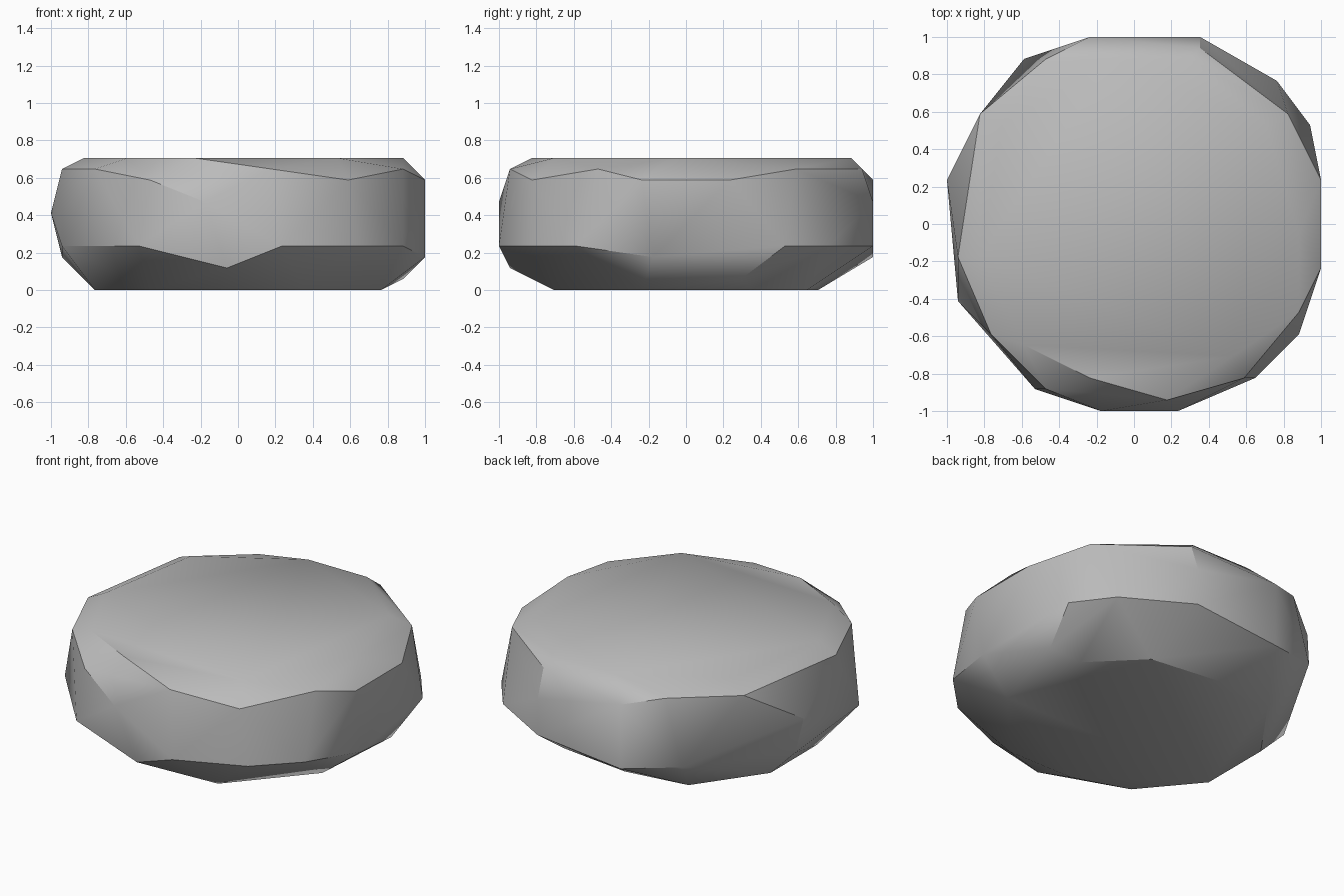
import bpy
import bmesh
import math

# Remove the default cube
default_cube = bpy.data.objects.get("Cube")
if default_cube:
    bpy.data.objects.remove(default_cube, do_unlink=True)

# The stone is faceted on a regular grid of this spacing
GRID_STEP = 1 / 17
TOP_LEVEL = 12


def make_material(name, colour):
    material = bpy.data.materials.new(name)
    material.use_nodes = True
    material.diffuse_color = colour
    shader = material.node_tree.nodes["Principled BSDF"]
    shader.inputs["Base Color"].default_value = colour
    shader.inputs["Roughness"].default_value = 0.9
    return material


def flat_ring(outline, level):
    """Give every point of a flat outline the same height."""
    return [(x, y, level) for x, y in outline]


def make_hull(name, points, material):
    """Wrap a tight faceted skin around the points."""
    mesh = bpy.data.meshes.new(name)
    builder = bmesh.new()
    for point in points:
        builder.verts.new([value * GRID_STEP for value in point])
    hull = bmesh.ops.convex_hull(builder, input=builder.verts[:])
    unused = {item for item in hull["geom_interior"] + hull["geom_unused"]
              if isinstance(item, bmesh.types.BMVert)}
    bmesh.ops.delete(builder, geom=list(unused), context="VERTS")
    # Merge the coplanar triangles of the flat top and underside
    bmesh.ops.dissolve_limit(builder, angle_limit=math.radians(1),
                             verts=builder.verts[:], edges=builder.edges[:])
    bmesh.ops.recalc_face_normals(builder, faces=builder.faces[:])
    builder.to_mesh(mesh)
    builder.free()
    mesh.materials.append(material)
    stone = bpy.data.objects.new(name, mesh)
    bpy.context.collection.objects.link(stone)
    return stone


# Flat top and underside outlines
top_face = flat_ring([(15, -1), (9, -12), (-4, -14), (-10, -11), (-14, -3),
                      (-12, 9), (-2, 15), (5, 15), (12, 9)], TOP_LEVEL)
underside = flat_ring([(-13, -4), (-13, 4), (-8, -10), (-2, -12), (6, -12),
                       (13, -4), (12, 6), (7, 11), (-1, 12), (-8, 11)], 0)

# Uneven shoulder below the top
shoulder = [(-16, -3, 11), (-13, -10, 11), (-8, -15, 10), (-3, -17, 8),
            (3, -16, 11), (10, -14, 10), (15, -8, 11), (17, -4, 10),
            (17, 4, 10), (14, 10, 11), (6, 16, 11), (6, 17, 8),
            (-4, 17, 10), (-8, 15, 11), (-14, 10, 11), (-17, 4, 7)]

# Widest belt and chipped lower rim
lower_rim = [(-16, -7, 4), (-9, -15, 4), (-1, -16, 2), (4, -17, 4),
             (11, -14, 4), (15, -10, 4), (17, -3, 3), (15, 5, 1),
             (16, 9, 4), (13, 13, 4), (6, 17, 4), (-4, 17, 3),
             (-10, 15, 4), (-16, 4, 3)]

stone_grey = make_material("stone grey", (0.5, 0.5, 0.5, 1))
stone = make_hull("flat_stone", top_face + shoulder + lower_rim + underside,
                  stone_grey)

# Soft facets with crisp rims
bpy.ops.object.select_all(action="DESELECT")
stone.select_set(True)
bpy.context.view_layer.objects.active = stone
bpy.ops.object.shade_smooth_by_angle(angle=math.radians(30))
